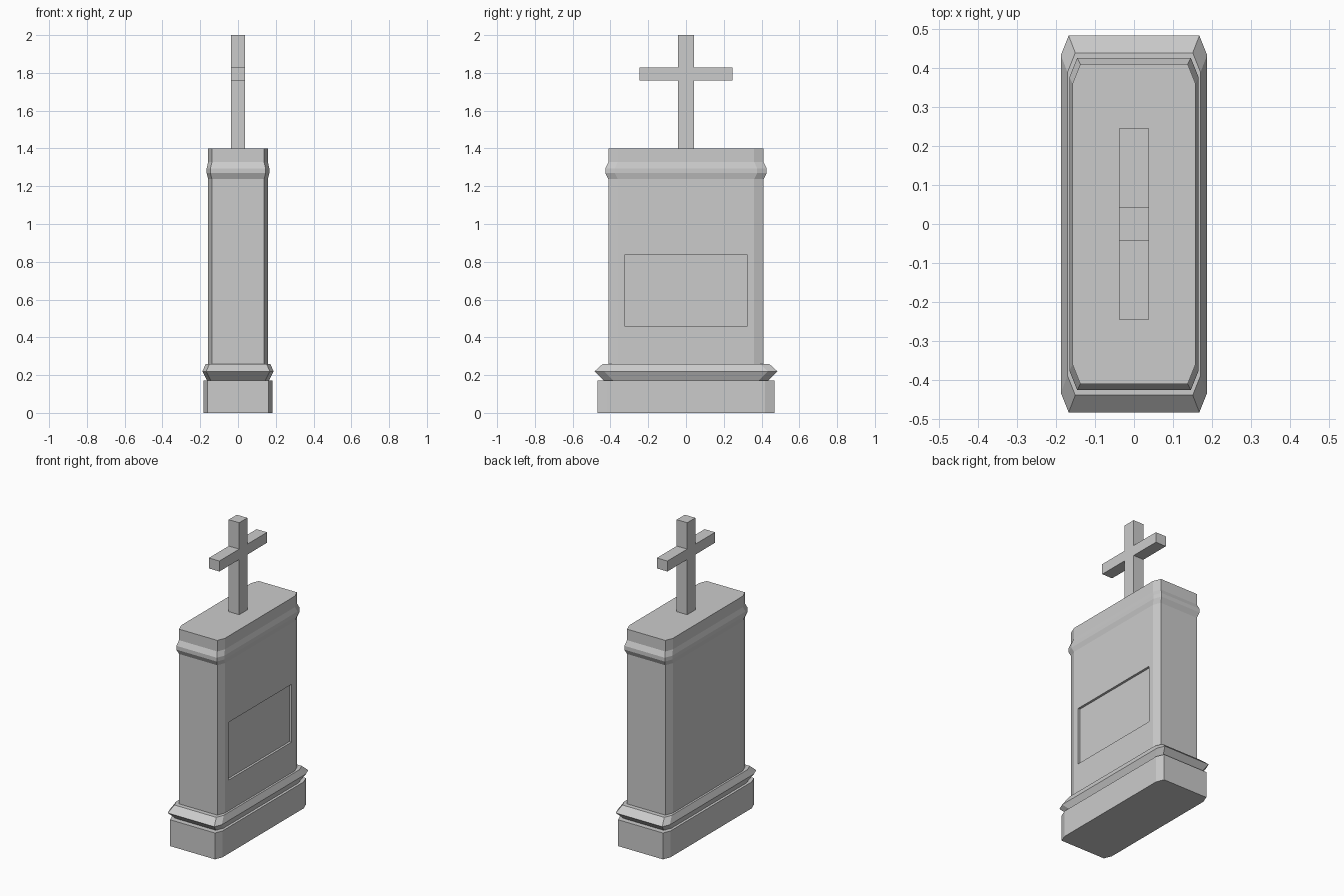
import bpy, bmesh

if "Cube" in bpy.data.objects:
    bpy.data.objects.remove(bpy.data.objects["Cube"])


def add_object(name, bm):
    bmesh.ops.recalc_face_normals(bm, faces=bm.faces)
    mesh = bpy.data.meshes.new(name)
    bm.to_mesh(mesh)
    bm.free()
    obj = bpy.data.objects.new(name, mesh)
    bpy.context.collection.objects.link(obj)
    return obj


def octagon_stack(name, rings, cx=0.02, cy=0.05):
    """Loft chamfered rectangles given as (half x, half y, z)."""
    bm = bmesh.new()
    loops = []
    for hx, hy, z in rings:
        outline = [(hx, hy - cy), (hx - cx, hy), (cx - hx, hy), (-hx, hy - cy),
                   (-hx, cy - hy), (cx - hx, -hy), (hx - cx, -hy), (hx, cy - hy)]
        loops.append([bm.verts.new((x, y, z)) for x, y in outline])
    for lo, hi in zip(loops, loops[1:]):
        for i in range(8):
            j = (i + 1) % 8
            bm.faces.new((lo[i], lo[j], hi[j], hi[i]))
    bm.faces.new(loops[0][::-1])
    bm.faces.new(loops[-1])
    return add_object(name, bm)


def extrude_outline(name, outline, x0, x1):
    """Extrude a (y, z) outline along x."""
    bm = bmesh.new()
    face = bm.faces.new([bm.verts.new((x0, y, z)) for y, z in outline])
    ext = bmesh.ops.extrude_face_region(bm, geom=[face])["geom"]
    bmesh.ops.translate(bm, vec=(x1 - x0, 0, 0),
                        verts=[v for v in ext if isinstance(v, bmesh.types.BMVert)])
    return add_object(name, bm)


# Stepped plinth with the flared moulding above it
octagon_stack("plinth", [
    (0.182, 0.469, 0.0), (0.182, 0.469, 0.172), (0.165, 0.435, 0.172),
    (0.188, 0.484, 0.22), (0.171, 0.44, 0.26)])

# Main slab with the rounded band near its top
slab = octagon_stack("slab", [
    (0.158, 0.411, 0.26), (0.158, 0.411, 1.238), (0.166, 0.427, 1.27),
    (0.166, 0.427, 1.295), (0.158, 0.411, 1.328), (0.158, 0.411, 1.4)])

# Rectangular recess on the right face
cutter = extrude_outline("panel_cutter", [
    (-0.325, 0.46), (0.325, 0.46), (0.325, 0.837), (-0.325, 0.837)], 0.143, 0.25)
cutter.hide_render = True
cutter.hide_viewport = True
cut = slab.modifiers.new("panel_recess", "BOOLEAN")
cut.operation = "DIFFERENCE"
cut.solver = "EXACT"
cut.object = cutter

# Cross on top
w, arm, lo, hi = 0.042, 0.246, 1.76, 1.828
right_half = [(w, 1.4), (w, lo), (arm, lo), (arm, hi), (w, hi), (w, 2.0)]
left_half = [(-y, z) for y, z in reversed(right_half)]
extrude_outline("cross", right_half + left_half, -0.038, 0.038)
